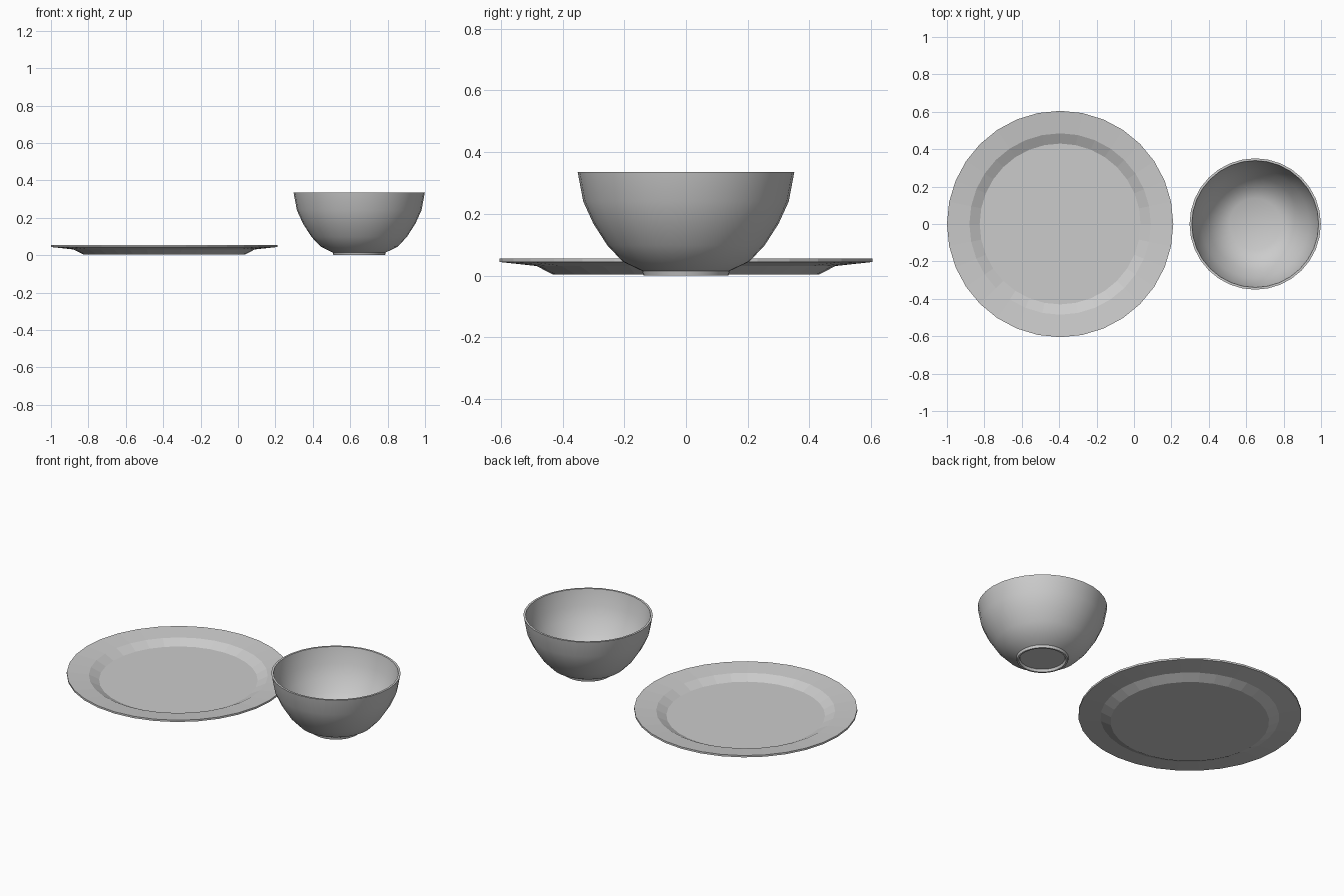
import bpy, bmesh, math

if "Cube" in bpy.data.objects:
    bpy.data.objects.remove(bpy.data.objects["Cube"])

SIDES = 32


def lathe(name, profile, x, smooth_angle=None):
    """Revolve an (r, z) profile that starts and ends on the axis."""
    bm = bmesh.new()
    rings = []
    for r, z in profile:
        if r == 0:
            rings.append([bm.verts.new((0, 0, z))])
        else:
            rings.append([bm.verts.new((r * math.cos(2 * math.pi * i / SIDES),
                                        r * math.sin(2 * math.pi * i / SIDES), z))
                          for i in range(SIDES)])
    for a, b in zip(rings, rings[1:]):
        for i in range(SIDES):
            j = (i + 1) % SIDES
            if len(a) == 1:
                bm.faces.new((a[0], b[j], b[i]))
            elif len(b) == 1:
                bm.faces.new((a[i], a[j], b[0]))
            else:
                bm.faces.new((a[i], a[j], b[j], b[i]))
    bmesh.ops.recalc_face_normals(bm, faces=bm.faces[:])
    mesh = bpy.data.meshes.new(name)
    bm.to_mesh(mesh)
    bm.free()
    ob = bpy.data.objects.new(name, mesh)
    ob.location.x = x
    bpy.context.collection.objects.link(ob)
    if smooth_angle:
        bpy.ops.object.select_all(action='DESELECT')
        ob.select_set(True)
        bpy.context.view_layer.objects.active = ob
        bpy.ops.object.shade_smooth_by_angle(angle=math.radians(smooth_angle))
    return ob


# Dinner plate: underside, rim edge, then top side back to the centre
lathe("plate", [(0, 0.003), (0.43, 0.003), (0.485, 0.031), (0.605, 0.044),
                (0.605, 0.055), (0.485, 0.042), (0.43, 0.014), (0, 0.014)], -0.395)

# Bowl: recessed foot ring, outer wall, lip, inner wall
lathe("bowl", [(0, 0.014), (0.122, 0.014), (0.128, 0), (0.138, 0), (0.142, 0.015),
               (0.205, 0.045), (0.255, 0.098), (0.30, 0.168), (0.333, 0.24),
               (0.351, 0.335), (0.339, 0.335), (0.321, 0.242), (0.289, 0.173),
               (0.246, 0.106), (0.198, 0.056), (0.138, 0.028), (0, 0.025)],
      0.648, 35)
